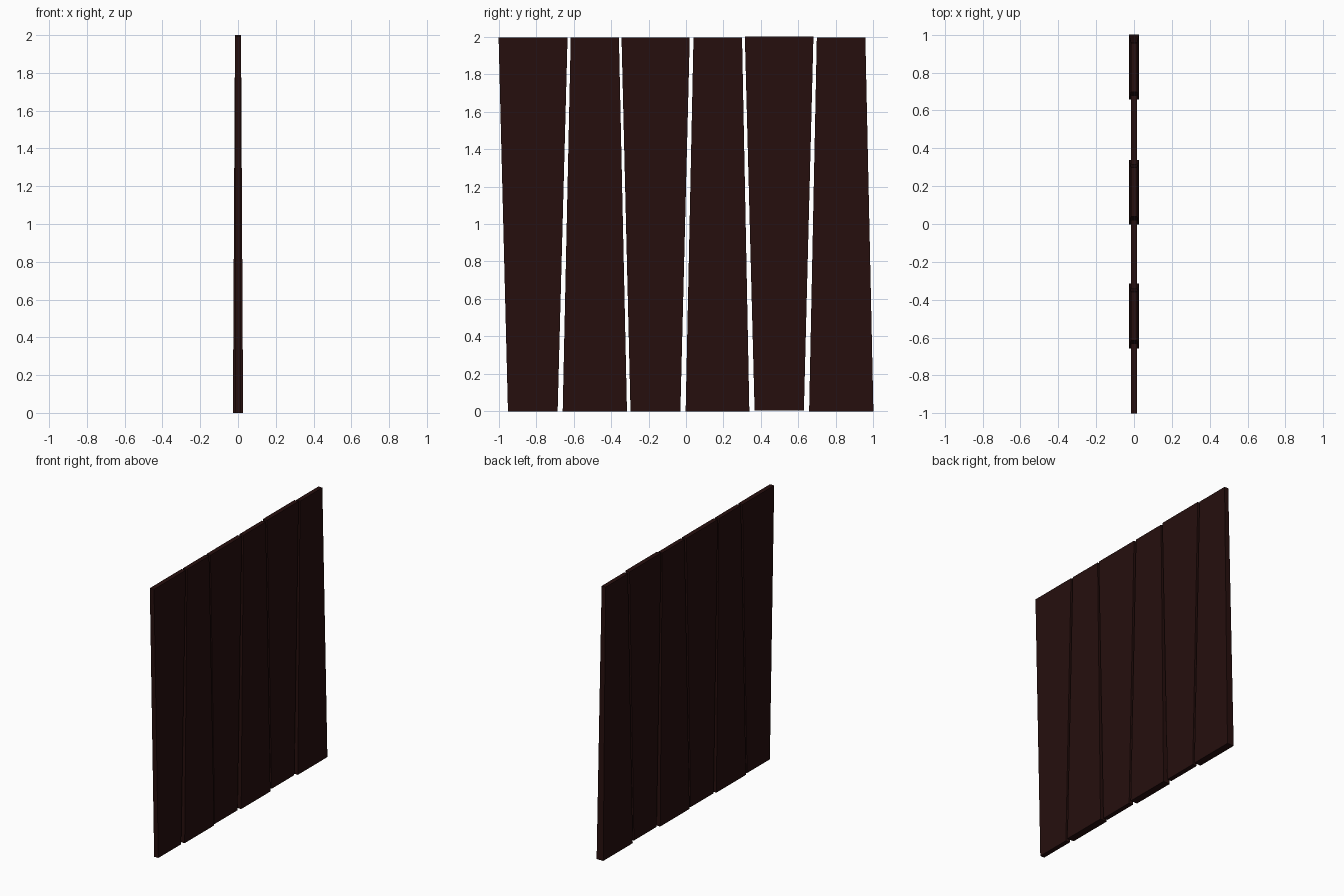
import bpy
import bmesh

if "Cube" in bpy.data.objects:
    bpy.data.objects.remove(bpy.data.objects["Cube"])

# One dark stained timber colour
wood = bpy.data.materials.new("dark_brown_wood")
wood.diffuse_color = (0.019, 0.0045, 0.0042, 1.0)
wood.use_nodes = True
wood.node_tree.nodes["Principled BSDF"].inputs["Base Color"].default_value = wood.diffuse_color


def plank(name, bottom, top, half_bottom, half_top, lift=0.0):
    """Tapered board: y range and half thickness at the bottom and top."""
    bm = bmesh.new()
    rings = []
    for (y0, y1), h, z in ((bottom, half_bottom, lift), (top, half_top, 1.994 + lift)):
        rings.append([bm.verts.new(p) for p in
                      ((-h, y0, z), (h, y0, z), (h, y1, z), (-h, y1, z))])
    lo, hi = rings
    bm.faces.new(lo[::-1])
    bm.faces.new(hi)
    for i in range(4):
        j = (i + 1) % 4
        bm.faces.new((lo[i], lo[j], hi[j], hi[i]))
    mesh = bpy.data.meshes.new(name)
    bm.to_mesh(mesh)
    bm.free()
    mesh.materials.append(wood)
    obj = bpy.data.objects.new(name, mesh)
    bpy.context.collection.objects.link(obj)


# Boards that widen upwards (thin)
wide_top = [((-0.95, -0.685), (-1.0, -0.632), 0.0),
            ((-0.296, -0.03), (-0.344, 0.02), 0.0),
            ((0.366, 0.629), (0.314, 0.68), 0.006)]
# Boards that widen and thicken downwards
wide_bottom = [((-0.658, -0.315), (-0.615, -0.358)),
               ((-0.002, 0.338), (0.04, 0.299)),
               ((0.657, 1.0), (0.698, 0.957))]

for i, (b, t, lift) in enumerate(wide_top):
    plank(f"plank_wide_top_{i + 1}", b, t, 0.017, 0.017, lift)
for i, (b, t) in enumerate(wide_bottom):
    plank(f"plank_wide_bottom_{i + 1}", b, t, 0.027, 0.016)
